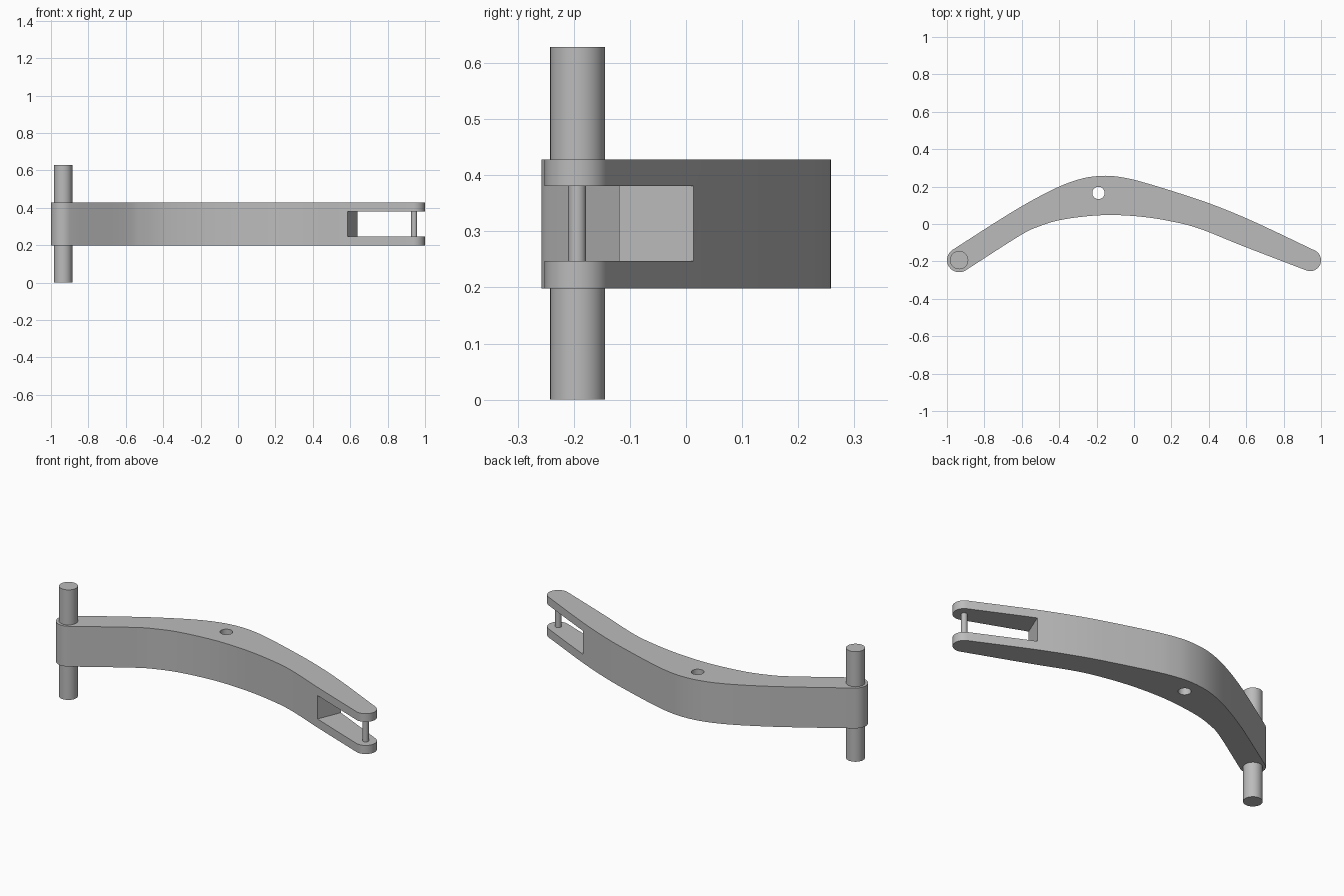
import bpy, bmesh
from math import radians, cos, sin, pi
from mathutils import Vector, Matrix

cube = bpy.data.objects.get("Cube")
if cube:
    bpy.data.objects.remove(cube, do_unlink=True)

grey = bpy.data.materials.new("plain grey")
grey.use_nodes = True
colour = (0.5, 0.5, 0.5, 1)
grey.diffuse_color = colour
grey.node_tree.nodes["Principled BSDF"].inputs["Base Color"].default_value = colour

BOTTOM, TOP = 0.198, 0.428
PIVOT, TIP = Vector((-0.935, -0.193)), Vector((0.942, -0.194))


def add_object(name, bm):
    bmesh.ops.recalc_face_normals(bm, faces=bm.faces[:])
    mesh = bpy.data.meshes.new(name)
    bm.to_mesh(mesh)
    bm.free()
    mesh.materials.append(grey)
    obj = bpy.data.objects.new(name, mesh)
    bpy.context.collection.objects.link(obj)
    return obj


def smooth(obj):
    bpy.ops.object.select_all(action='DESELECT')
    obj.select_set(True)
    bpy.context.view_layer.objects.active = obj
    bpy.ops.object.shade_smooth_by_angle(angle=radians(30))


def cylinder(name, centre, radius, z0, z1, sides=40):
    bm = bmesh.new()
    bmesh.ops.create_cone(bm, cap_ends=True, segments=sides, radius1=radius, radius2=radius,
                          depth=z1 - z0,
                          matrix=Matrix.Translation((centre[0], centre[1], (z0 + z1) / 2)))
    return add_object(name, bm)


def arc(centre, radius, start, end, steps=14):
    angles = [radians(start + (end - start) * i / steps) for i in range(steps + 1)]
    return [centre + radius * Vector((cos(a), sin(a))) for a in angles]


def spline(points, steps=5):
    """Smooth curve through the points, without its two ends."""
    p = [2 * points[0] - points[1]] + points + [2 * points[-1] - points[-2]]
    out = []
    for a, b, c, d in zip(p, p[1:], p[2:], p[3:]):
        for i in range(steps):
            t = i / steps
            out.append(0.5 * (2 * b + (c - a) * t + (2 * a - 5 * b + 4 * c - d) * t * t
                              + (3 * b - a - 3 * c + d) * t ** 3))
    return out[1:]


# Arm: bent outline with rounded ends, extruded upwards
back = [(-0.72, 0.022), (-0.56, 0.118), (-0.4, 0.2), (-0.27, 0.245), (-0.15, 0.258),
        (-0.05, 0.247), (0.05, 0.223), (0.24, 0.165), (0.42, 0.104), (0.64, 0.013)]
front = [(0.585, -0.119), (0.35, -0.025), (0.19, 0.016), (0.03, 0.04), (-0.13, 0.048),
         (-0.265, 0.04), (-0.4, 0.02), (-0.505, -0.012), (-0.61, -0.062)]
pivot_end = arc(PIVOT, 0.065, 303, 122)
tip_end = arc(TIP, 0.058, 65, -111)
back = [Vector(p) for p in back]
front = [Vector(p) for p in front]
outline = (pivot_end + spline([pivot_end[-1]] + back + [tip_end[0]])
           + tip_end + spline([tip_end[-1]] + front + [pivot_end[0]]))
bm = bmesh.new()
face = bm.faces.new([bm.verts.new((p.x, p.y, BOTTOM)) for p in outline])
extruded = bmesh.ops.extrude_face_region(bm, geom=[face])["geom"]
bmesh.ops.translate(bm, vec=(0, 0, TOP - BOTTOM),
                    verts=[v for v in extruded if isinstance(v, bmesh.types.BMVert)])
arm = add_object("arm", bm)

# Cutters: the fork slot and the hole at the bend
bm = bmesh.new()
bmesh.ops.create_cube(bm, size=1, matrix=(
    Matrix.Translation((0.6125, -0.053, 0.314)) @ Matrix.Rotation(radians(-22.5), 4, 'Z')
    @ Matrix.Translation((0.4, 0, 0)) @ Matrix.Diagonal((0.8, 0.6, 0.134, 1))))
slot = add_object("slot_cutter", bm)
hole = cylinder("hole_cutter", (-0.19, 0.166), 0.033, 0, 0.6, 32)
for cutter in (slot, hole):
    cutter.hide_render = True
    mod = arm.modifiers.new(cutter.name, 'BOOLEAN')
    mod.operation = 'DIFFERENCE'
    mod.solver = 'EXACT'
    mod.object = cutter
    bpy.context.view_layer.objects.active = arm
    bpy.ops.object.modifier_apply(modifier=mod.name)
    bpy.data.objects.remove(cutter, do_unlink=True)
smooth(arm)

# Pivot shaft and the thin pin across the fork
smooth(cylinder("pivot_shaft", PIVOT, 0.049, 0, 0.628))
smooth(cylinder("fork_pin", TIP, 0.016, 0.24, 0.388, 24))
